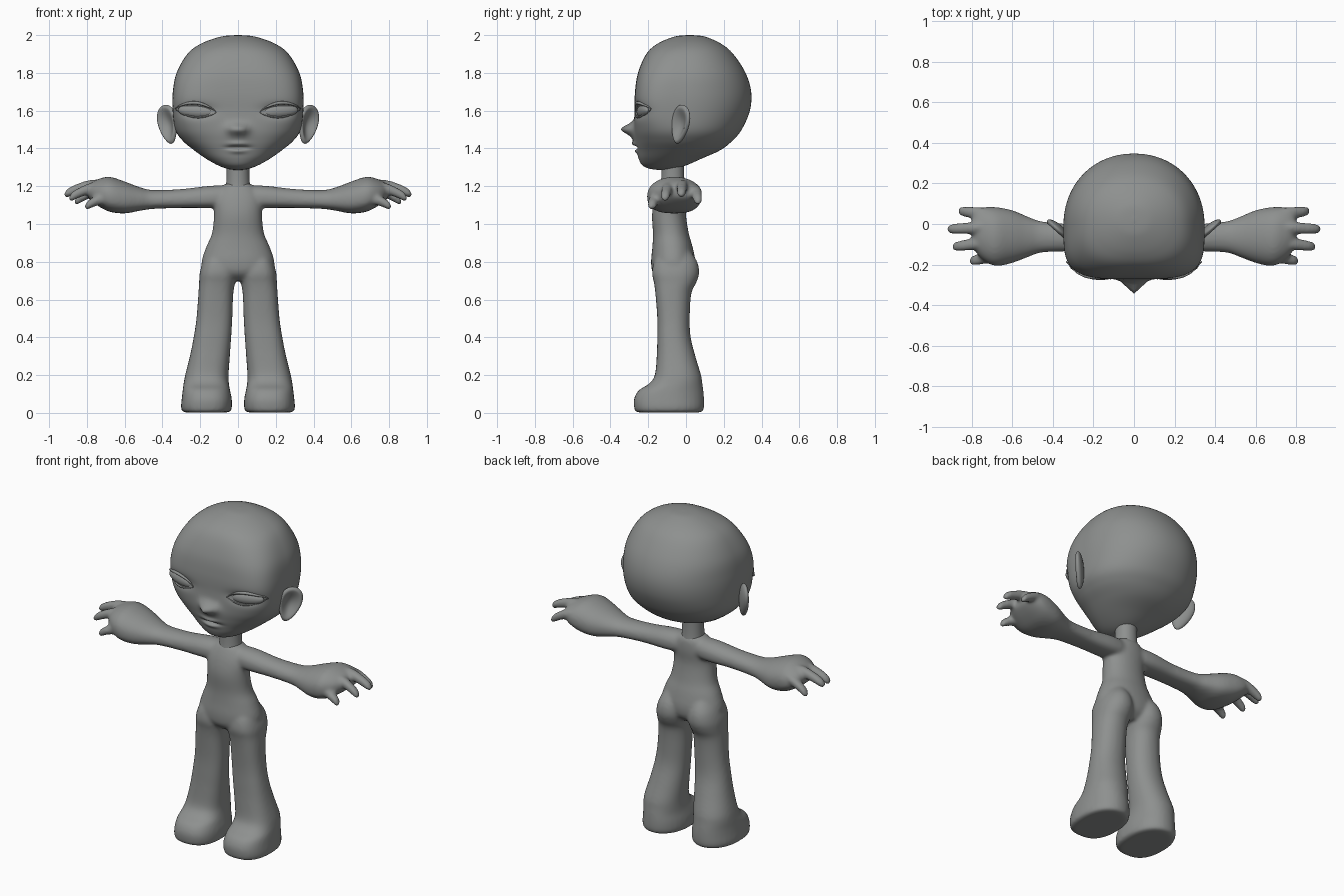
import bpy, bmesh, math
from mathutils import Matrix, Vector
from mathutils.bvhtree import BVHTree

cube = bpy.data.objects.get("Cube")
if cube:
    bpy.data.objects.remove(cube)

GREY = (0.27, 0.28, 0.275, 1)
clay = bpy.data.materials.new("clay_grey")
clay.use_nodes = True
clay.diffuse_color = GREY
bsdf = next(n for n in clay.node_tree.nodes if n.type == 'BSDF_PRINCIPLED')
bsdf.inputs["Base Color"].default_value = GREY
bsdf.inputs["Roughness"].default_value = 0.7


def catmull(a, b, c, d, t):
    return 0.5 * (2 * b + (c - a) * t + (2 * a - 5 * b + 4 * c - d) * t * t
                  + (3 * b - a - 3 * c + d) * t ** 3)


def loft(bm, rows, place, segs=32, steps=4):
    """Rows hold: position, u low, u high, v low, v middle, v high, exponent of the low side."""
    dense = []
    for i in range(len(rows) - 1):
        four = [rows[max(0, min(len(rows) - 1, i + k))] for k in (-1, 0, 1, 2)]
        dense += [[catmull(*vals, s / steps) for vals in zip(*four)] for s in range(steps)]
    dense.append(rows[-1])
    rings = []
    for t, ulo, uhi, vlo, vmid, vhi, n in dense:
        ring = []
        for k in range(segs):
            a = 2 * math.pi * k / segs
            c, s = math.cos(a), math.sin(a)
            e = 2 / (n if s < 0 else 2.1)
            u = (ulo + uhi) / 2 + (uhi - ulo) / 2 * math.copysign(abs(c) ** e, c)
            v = vmid + ((vhi - vmid) if s > 0 else (vlo - vmid)) * abs(s) ** e
            ring.append(bm.verts.new(place(u, v, t)))
        rings.append(ring)
    for low, high in zip(rings, rings[1:]):
        for k in range(segs):
            j = (k + 1) % segs
            bm.faces.new((low[k], low[j], high[j], high[k]))
    bm.faces.new(rings[0][::-1])
    bm.faces.new(rings[-1])


def upright(u, v, t):
    return Vector((u, v, t))


def sideways(u, v, t):
    return Vector((t, u, v))


def finish(bm, name, mirror=False):
    bmesh.ops.recalc_face_normals(bm, faces=bm.faces)
    mesh = bpy.data.meshes.new(name)
    bm.to_mesh(mesh)
    bm.free()
    mesh.shade_smooth()
    mesh.materials.append(clay)
    obj = bpy.data.objects.new(name, mesh)
    bpy.context.collection.objects.link(obj)
    if mirror:
        obj.modifiers.new("Mirror", 'MIRROR').use_mirror_merge = False
    return obj


# Body: torso, leg, arm and fingers fused into one skin
bm = bmesh.new()
torso = [(1.22, .05, -.12, -.02), (1.19, .10, -.14, 0), (1.13, .13, -.165, .005),
         (1.05, .127, -.18, 0), (.95, .138, -.175, .015), (.88, .168, -.178, .035),
         (.80, .193, -.185, .05), (.74, .18, -.175, .04), (.70, .10, -.13, .0)]
loft(bm, [(z, -w, w, f, (f + b) / 2, b, 2.2) for z, w, f, b in torso], upright)

leg = [(.86, .04, .15, -.14, .02), (.80, .02, .185, -.17, .06), (.74, .008, .203, -.18, .07),
       (.69, .015, .206, -.17, .055), (.63, .025, .21, -.162, .028), (.5, .03, .22, -.152, .02),
       (.4, .036, .235, -.152, .025), (.3, .043, .255, -.155, .05), (.2, .05, .28, -.165, .08),
       (.155, .048, .288, -.195, .087), (.12, .042, .293, -.25, .092),
       (.075, .033, .298, -.275, .096), (.03, .032, .302, -.275, .096),
       (.008, .04, .295, -.268, .088), (.002, .06, .28, -.25, .07)]
loft(bm, [(z, i, o, f, (f + b) / 2, b, 2.6) for z, i, o, f, b in leg], upright)

arm = [(0, -.13, -.01, 1.09, 1.205), (.14, -.14, .005, 1.085, 1.203), (.3, -.135, 0, 1.085, 1.185),
       (.45, -.14, .012, 1.08, 1.18), (.52, -.162, .035, 1.07, 1.195),
       (.6, -.192, .068, 1.056, 1.225), (.68, -.207, .083, 1.065, 1.25),
       (.74, -.18, .082, 1.095, 1.238), (.785, -.13, .06, 1.13, 1.215), (.8, -.08, .02, 1.15, 1.19)]
loft(bm, [(x, a, b, lo, lo + (hi - lo) * .45, hi, 2.6) for x, a, b, lo, hi in arm], sideways)

fingers = [((.69, .045, 1.18), (.865, .064, 1.115)), ((.69, -.015, 1.205), (.92, -.025, 1.155)),
           ((.69, -.085, 1.195), (.895, -.113, 1.135)), ((.65, -.15, 1.13), (.81, -.183, 1.09))]
for root, tip in fingers:
    rows = []
    for f, r in ((0, .028), (.4, .03), (.75, .027), (.93, .023), (1, .01)):
        x, y, z = Vector(root).lerp(Vector(tip), f)
        z += .02 * math.sin(math.pi * f)
        rows.append((x, y - r, y + r, z - r, z, z + r, 2))
    loft(bm, rows, sideways, 16)
body = finish(bm, "body", True)
skin = body.modifiers.new("Fuse", 'REMESH')
skin.mode = 'VOXEL'
skin.voxel_size = .009
skin.use_smooth_shade = True
soften = body.modifiers.new("Soften", 'SMOOTH')
soften.factor, soften.iterations = .5, 10

# Neck
bm = bmesh.new()
loft(bm, [(z, -r, r, -.07 - r, -.07, -.07 + r, 2)
          for z, r in ((1.16, .07), (1.21, .063), (1.27, .06), (1.34, .06))], upright)
finish(bm, "neck")

# Head, with the face pushed in and out by soft bumps
skull = [(2.0, .008, .01, .02, .03, 2), (1.992, .09, -.06, .02, .10, 2.1),
         (1.955, .195, -.15, .02, .185, 2.3), (1.9, .268, -.21, .01, .25, 2.7),
         (1.8, .325, -.254, 0, .315, 3.3), (1.7, .345, -.27, -.01, .345, 3.8),
         (1.6, .346, -.272, -.01, .338, 3.8), (1.5, .332, -.272, -.01, .295, 3),
         (1.44, .292, -.265, -.02, .245, 2.6), (1.39, .232, -.258, -.05, .18, 2.3),
         (1.345, .168, -.25, -.09, .08, 2.1), (1.31, .105, -.23, -.12, .0, 2),
         (1.292, .055, -.19, -.12, -.06, 2), (1.285, .008, -.13, -.12, -.11, 2)]
bumps = [(0, 1.503, .045, .03, .062), (0, 1.46, .075, .06, .016), (0, 1.425, .05, .012, .012),
         (0, 1.404, .05, .008, -.02), (0, 1.385, .04, .012, .01),
         (.22, 1.6, .085, .032, -.026), (-.22, 1.6, .085, .032, -.026)]
bm = bmesh.new()
loft(bm, [(z, -w, w, f, m, b, n) for z, w, f, m, b, n in skull], upright, 144, 9)
for v in bm.verts:
    if v.co.y < -.05:
        x, y, z = v.co
        fade = min(1, (-.05 - y) / .1)
        for cx, cz, sx, sz, amp in bumps:
            v.co.y -= fade * amp * math.exp(-((x - cx) / sx) ** 2 - ((z - cz) / sz) ** 2)
bm.normal_update()
face = BVHTree.FromBMesh(bm)
finish(bm, "head")


def on_face(x, z):
    hit = face.ray_cast(Vector((x, -2, z)), Vector((0, 1, 0)))[0]
    return hit if hit else Vector((x, -.2, z))


# Eyeballs
bm = bmesh.new()
seat = on_face(.22, 1.597) + Vector((0, .008, 0))
turn = Matrix.Rotation(math.radians(12), 4, 'Z') @ Matrix.Rotation(math.radians(-4), 4, 'Y')
bmesh.ops.create_uvsphere(bm, u_segments=40, v_segments=24, radius=1,
                          matrix=Matrix.Translation(seat) @ turn @ Matrix.Diagonal((.1, .03, .036, 1)))
finish(bm, "eyes", True)

# Eyelids: tapered strands following the rim of each eye
for name, rise, thick in (("upper_eyelids", .04, .011), ("lower_eyelids", -.036, .006)):
    bm = bmesh.new()
    rows = []
    for i in range(13):
        f = i / 12
        x = .113 + .222 * f
        z = 1.592 + .018 * f + rise * math.sin(math.pi * f) ** .8
        y = on_face(min(x, .325), z).y - .004
        r = thick * (.25 + .75 * math.sin(math.pi * f))
        rows.append((x, y - r, y + r, z - r * .8, z, z + r * .8, 2))
    loft(bm, rows, sideways, 12, 3)
    finish(bm, name, True)

# Ears: flattened balls with a hollow on the outer side
bm = bmesh.new()
bmesh.ops.create_uvsphere(bm, u_segments=48, v_segments=32, radius=1)
for v in bm.verts:
    x, y, z = v.co
    if y < 0:
        v.co.y = y * (1 - 1.5 * max(0, 1 - (x * x + z * z) / .75))
    v.co.x *= 1 + .28 * z
turn = Matrix.Rotation(math.radians(42), 4, 'Z') @ Matrix.Rotation(math.radians(16), 4, 'Y')
bm.transform(Matrix.Translation((.372, -.03, 1.527)) @ turn @ Matrix.Diagonal((.062, .026, .106, 1)))
finish(bm, "ears", True)
